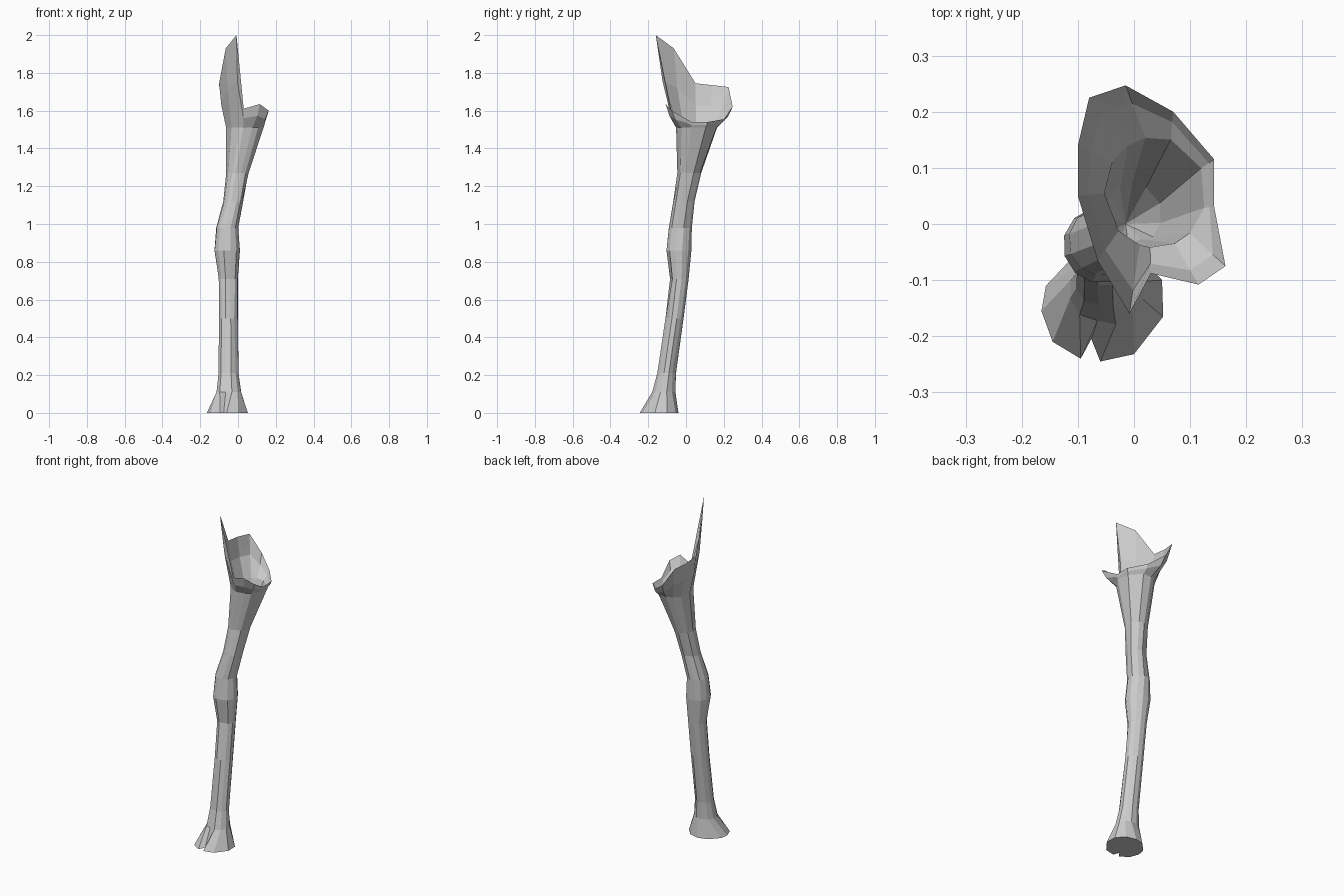
import bpy, bmesh, math
from mathutils import Vector

if "Cube" in bpy.data.objects:
    bpy.data.objects.remove(bpy.data.objects["Cube"])

N = 12
# Root flare outline on the ground, with a small notch at the front
BASE = [(.052, -.165), (.05, -.10), (.01, -.055), (-.05, -.04), (-.105, -.055), (-.157, -.11),
        (-.165, -.155), (-.145, -.21), (-.095, -.24), (-.076, -.205), (-.06, -.245), (0, -.232)]
# Broken rim, counter-clockwise, with the tall splinter at the front left
RIM = [(.143, .03, 1.54), (.143, .115, 1.54), (.07, .2, 1.555), (-.015, .247, 1.62),
       (-.08, .225, 1.725), (-.1, .14, 1.735), (-.1, .05, 1.745), (-.065, -.065, 1.93),
       (-.008, -.16, 2.0), (.03, -.088, 1.61), (.115, -.108, 1.635), (.163, -.075, 1.6)]
# Trunk sections: z, x min, x max, y min, y max
SECTIONS = [(.11, -.115, .018, -.18, -.055), (.21, -.104, .004, -.153, -.052),
            (.5, -.102, 0, -.11, -.012), (.71, -.103, .0, -.086, .015),
            (.86, -.126, .012, -.105, .03), (.98, -.116, .003, -.092, .031),
            (1.12, -.078, .03, -.068, .045), (1.27, -.062, .058, -.046, .08),
            (1.51, -.062, .138, -.052, .165)]
# Bark crevices: (section, column) -> radial scale
DENTS = {(0, 9): .9, (1, 9): .85, (1, 2): .86, (2, 11): .86, (3, 10): .74,
         (6, 4): .86, (7, 10): .86, (6, 0): .88}

rim = [Vector(p) for p in RIM]
rim_ang = [math.atan2(p.y - .06, p.x - .04) for p in rim]
for i in range(1, N):
    while rim_ang[i] < rim_ang[i - 1]:
        rim_ang[i] += 2 * math.pi


def section(k, scale=1.0):
    """Elliptical ring whose columns turn gradually to meet the rim."""
    z, x0, x1, y0, y1 = SECTIONS[k]
    blend = max(0, (z - .8) / .72) * .85
    pts = []
    for i in range(N):
        a = math.radians(-16 + 360 / N * i)
        a += (rim_ang[i] - a) * blend
        s = scale * DENTS.get((k, i), 1) * 1.01
        pts.append(Vector(((x0 + x1) / 2 + (x1 - x0) / 2 * s * math.cos(a),
                           (y0 + y1) / 2 + (y1 - y0) / 2 * s * math.sin(a), z)))
    return pts


def flare(ring, inset=0.0):
    """Ring between the trunk top and the rim, curving outward."""
    out = []
    for p, r in zip(ring, rim):
        q = Vector((p.x + (r.x - p.x) * .68, p.y + (r.y - p.y) * .68, p.z + (r.z - p.z) * .5))
        c = Vector((.03, .05, q.z))
        out.append(q + (c - q).normalized() * inset)
    return out


# Outer bark, then over the rim and down into the hollow
rings = [[Vector((x, y, 0)) for x, y in BASE]]
rings += [section(k) for k in range(len(SECTIONS))]
rings.append(flare(section(8)))
rings.append(rim)
rings.append(flare(section(8), .006))
rings += [section(8, .9), section(7, .85)]

bm = bmesh.new()
loops = [[bm.verts.new(p) for p in ring] for ring in rings]
for a, b in zip(loops, loops[1:]):
    for i in range(N):
        j = (i + 1) % N
        bm.faces.new((a[i], a[j], b[j], b[i]))
bm.faces.new(loops[0][::-1])

# Bottom of the hollow
pit = bm.verts.new((-.015, 0, 1.14))
for i in range(N):
    bm.faces.new((loops[-1][i], loops[-1][(i + 1) % N], pit))

mesh = bpy.data.meshes.new("broken_trunk")
bm.to_mesh(mesh)
bm.free()
obj = bpy.data.objects.new("broken_trunk", mesh)
bpy.context.collection.objects.link(obj)
